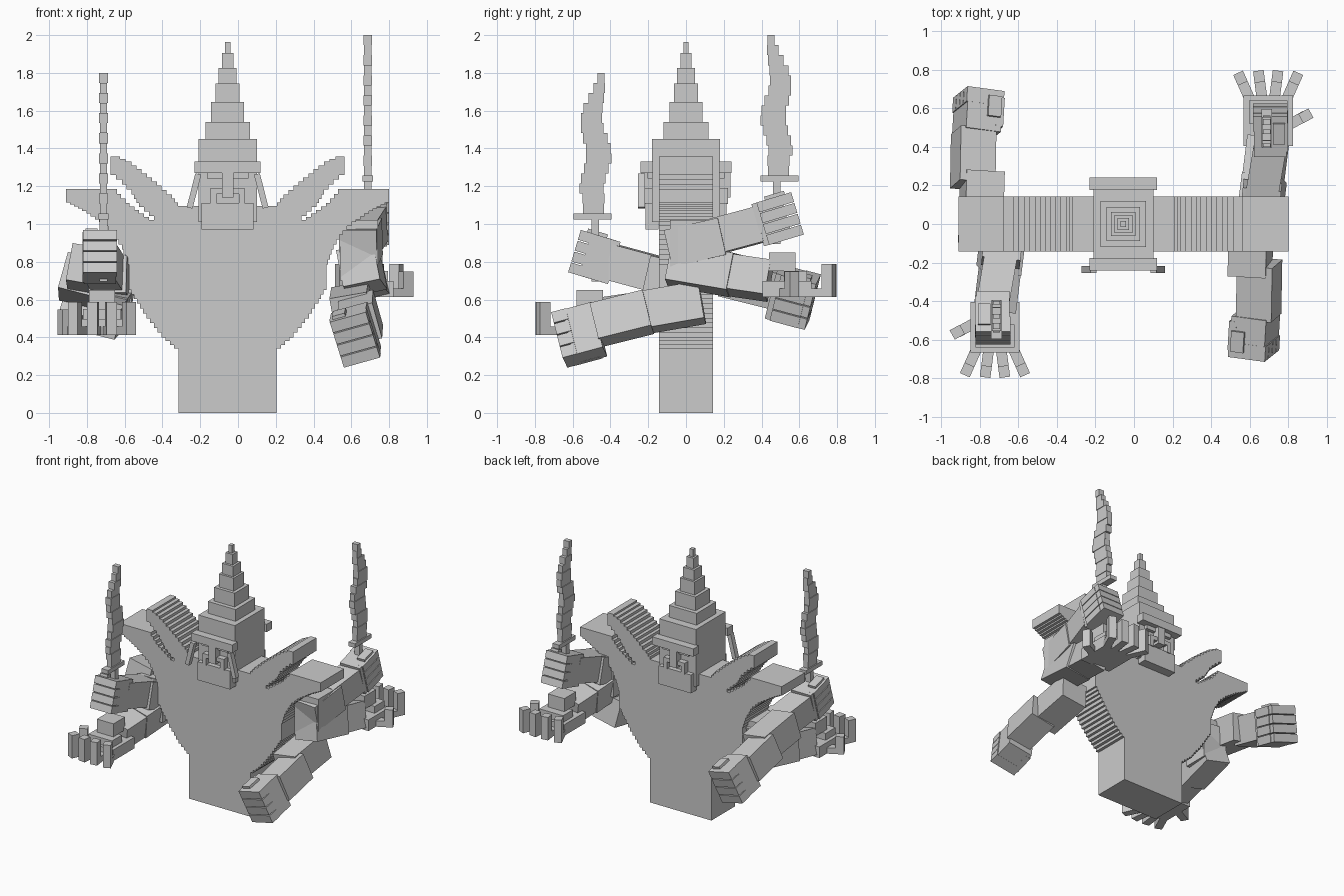
import bpy, bmesh, math
from mathutils import Matrix, Vector

cube = bpy.data.objects.get("Cube")
if cube:
    bpy.data.objects.remove(cube)

grey = bpy.data.materials.new("stone grey")
grey.use_nodes = True
grey.diffuse_color = (0.6, 0.6, 0.6, 1)
grey.node_tree.nodes["Principled BSDF"].inputs["Base Color"].default_value = (0.6, 0.6, 0.6, 1)

CX = -0.055                       # centre of the body in x
TURN = (Matrix.Translation((CX, 0, 0)) @ Matrix.Rotation(math.pi, 4, 'Z')
        @ Matrix.Translation((-CX, 0, 0)))


def finish(name, bm):
    bmesh.ops.recalc_face_normals(bm, faces=bm.faces)
    me = bpy.data.meshes.new(name)
    bm.to_mesh(me)
    bm.free()
    me.materials.append(grey)
    ob = bpy.data.objects.new(name, me)
    bpy.context.collection.objects.link(ob)
    return ob


def boxes(name, items, M=Matrix()):
    """One object from boxes given as (centre, size, spin about z)."""
    bm = bmesh.new()
    for c, s, *spin in items:
        T = (M @ Matrix.Translation(c) @ Matrix.Rotation(spin[0] if spin else 0, 4, 'Z')
             @ Matrix.Diagonal((*s, 1)))
        bmesh.ops.create_cube(bm, size=1, matrix=T)
    return finish(name, bm)


def frame(origin, direction, roll=0):
    """Local x = side, y = along the limb, z = up."""
    d = Vector(direction).normalized()
    side = d.cross(Vector((0, 0, 1))).normalized()
    rot = Matrix.Rotation(math.radians(roll), 3, d)
    side, up = rot @ side, rot @ side.cross(d)
    M = Matrix((side, d, up)).transposed().to_4x4()
    M.translation = origin
    return M


def beam(name, a, b, w, h, roll, P):
    a, b = Vector(a), Vector(b)
    boxes(name, [((0, 0, 0), (w, (b - a).length, h))], P @ frame((a + b) / 2, b - a, roll))


# Torso with stepped flanks, shoulders and raised collar
def stair(pts, step=0.024):
    out = [pts[0]]
    for (x0, z0), (x1, z1) in zip(pts, pts[1:]):
        n = max(1, round(max(abs(x1 - x0), abs(z1 - z0)) / step))
        if abs(x1 - x0) < 1e-5 or abs(z1 - z0) < 1e-5:
            n = 1
        for i in range(1, n + 1):
            x, z = x0 + (x1 - x0) * i / n, z0 + (z1 - z0) * i / n
            if abs(x - out[-1][0]) > 1e-5 and abs(z - out[-1][1]) > 1e-5:
                out.append((out[-1][0], z))
            out.append((x, z))
    return out


flank = stair([(.26, 0), (.26, .32), (.35, .40), (.43, .50), (.48, .58), (.523, .65),
               (.523, .76), (.56, .865), (.61, .945), (.68, 1.01), (.77, 1.07),
               (.855, 1.115), (.855, 1.185), (.585, 1.185), (.52, 1.11), (.39, 1.02)])
collar = stair([(.39, 1.02), (.47, 1.09), (.51, 1.155), (.56, 1.21), (.62, 1.26),
                (.62, 1.358), (.57, 1.358), (.51, 1.33), (.455, 1.29), (.40, 1.245),
                (.35, 1.205), (.295, 1.155), (.245, 1.095)])
half = flank + collar[1:]
outline = half + [(-u, z) for u, z in reversed(half)]
bm = bmesh.new()
face = bm.faces.new([bm.verts.new((CX + u, -0.142, z)) for u, z in outline])
ext = bmesh.ops.extrude_face_region(bm, geom=[face])
bmesh.ops.translate(bm, vec=(0, 0.284, 0),
                    verts=[v for v in ext["geom"] if isinstance(v, bmesh.types.BMVert)])
bmesh.ops.triangulate(bm, faces=[f for f in bm.faces if len(f.verts) > 4])
finish("torso", bm)

# Head and tiered hat
boxes("head", [((CX, 0, 1.23), (.31, .36, .44))])
tiers = [(1.45, 1.54, .118), (1.54, 1.645, .087), (1.645, 1.745, .063),
         (1.745, 1.825, .047), (1.825, 1.905, .03), (1.905, 1.963, .0145)]
boxes("tiered_hat", [((CX, 0, (a + b) / 2), (2 * r, 2 * r, b - a)) for a, b, r in tiers])

# Matching faces on front and back
for side, P in (("front", Matrix()), ("back", TURN)):
    boxes(side + "_brow", [((CX, -.208, 1.30), (.35, .064, .06))], P)
    boxes(side + "_nose", [((CX, -.205, 1.205), (.06, .06, .13)),
                           ((CX, -.19, 1.255), (.22, .03, .03))], P)
    boxes(side + "_moustache", [((CX, -.20, 1.175), (.18, .045, .03))] +
          [((CX + s * .075, -.20, 1.14), (.03, .045, .07)) for s in (-1, 1)], P)
    boxes(side + "_beard", [((CX, -.18, 1.04), (.275, .07, .14))], P)

# Splayed hair strands on the front
for s, name in ((1, "left_strand"), (-1, "right_strand")):
    M = Matrix.Translation((CX + s * .178, -.236, 1.175)) @ Matrix.Rotation(-s * .25, 4, 'Y')
    boxes(name, [((0, 0, 0), (.032, .038, .185))], M)


def fist(name, origin, direction, roll, size, thumb, P):
    """Palm block with four curled fingers and a thumb."""
    w, l, h = size
    q = h / 4
    items = [((0, -.03, 0), (w * .94, l - .06, h * .97))]
    items += [((0, l / 2 - .04, (i - 1.5) * q), (w, .08, q - .006)) for i in range(4)]
    items += [((thumb * w * .42, -.005, (i - 1.5) * q), (w * .2, l * .7, q - .006))
              for i in range(4)]
    items.append(((thumb * w * .25, .02, h / 2), (w * .35, l * .5, .03)))
    boxes(name, items, P @ frame(origin, direction, roll))


# Wavy blade: (centre in y, width) from guard to tip
WAVE = [(-.49, .11), (-.49, .115), (-.50, .125), (-.49, .13), (-.475, .13), (-.462, .135),
        (-.465, .13), (-.48, .13), (-.497, .12), (-.50, .11), (-.493, .10), (-.475, .08),
        (-.46, .06), (-.45, .035)]


def blade(name, x, z0, z1, P):
    h = (z1 - z0) / len(WAVE)
    items = [((x, y, z0 + h * (i + .5)), (.047 if i % 2 else .038, w, h))
             for i, (y, w) in enumerate(WAVE)]
    items += [((x, -.495, z0 - .015), (.055, .2, .032)),          # guard
              ((x, -.48, z0 - .19), (.04, .04, .34))]             # grip
    boxes(name, items, P)


# Arms: the back set is the front set turned round, raised and moved outward
for side, P1, P2 in (
        ("front", Matrix(), Matrix()),
        ("back", Matrix.Translation((.085, 0, .2)) @ TURN,
         Matrix.Translation((-.075, 0, .2)) @ TURN)):
    # Arm holding the wavy blade
    boxes(side + "_shoulder_block", [((-.665, -.01, .66), (.2, .19, .32))], P1)
    beam(side + "_blade_upper_arm", (-.66, .085, .67), (-.69, -.2, .735), .2, .2, 0, P1)
    beam(side + "_blade_forearm", (-.685, -.14, .73), (-.73, -.40, .80), .17, .19, 0, P1)
    fist(side + "_blade_fist", (-.73, -.485, .825), (0, -1, .3), 0, (.18, .22, .24), 1, P1)
    blade(side + "_wavy_blade", -.712, 1.055, 1.8, P1)

    # Arm with the open palm
    beam(side + "_open_upper_arm", (-.66, .085, .585), (-.70, -.24, .53), .2, .2, -12, P1)
    beam(side + "_open_forearm", (-.69, -.2, .535), (-.72, -.44, .50), .18, .19, -14, P1)
    boxes(side + "_palm", [((-.72, -.535, .455), (.255, .26, .085)),
                           ((-.72, -.58, .51), (.2, .12, .08))], P1)
    boxes(side + "_offering_block", [((-.72, -.51, .60), (.14, .14, .1))], P1)
    fingers = []
    for i, a in enumerate((-.42, -.13, .13, .42)):
        base = Vector((-.72 + (i - 1.5) * .066, -.655, 0))
        d = Vector((math.sin(a), -math.cos(a), 0))
        mid, tip = base + d * .055, base + d * .11
        fingers += [((mid.x, mid.y, .435), (.055, .12, .045), a),
                    ((tip.x, tip.y, .50), (.055, .06, .175), a)]
    fingers += [((-.875, -.54, .435), (.09, .055, .045), .5),
                ((-.915, -.56, .48), (.06, .055, .135), .5)]
    boxes(side + "_open_fingers", fingers, P1)

    # Low arm with a closed fist
    beam(side + "_low_upper_arm", (.61, .085, .585), (.60, -.26, .525), .2, .2, 10, P2)
    beam(side + "_low_forearm", (.65, -.20, .535), (.645, -.48, .465), .19, .2, 15, P2)
    fist(side + "_low_fist", (.625, -.565, .415), (-.06, -1, -.27), 16, (.2, .22, .265), 1, P2)
